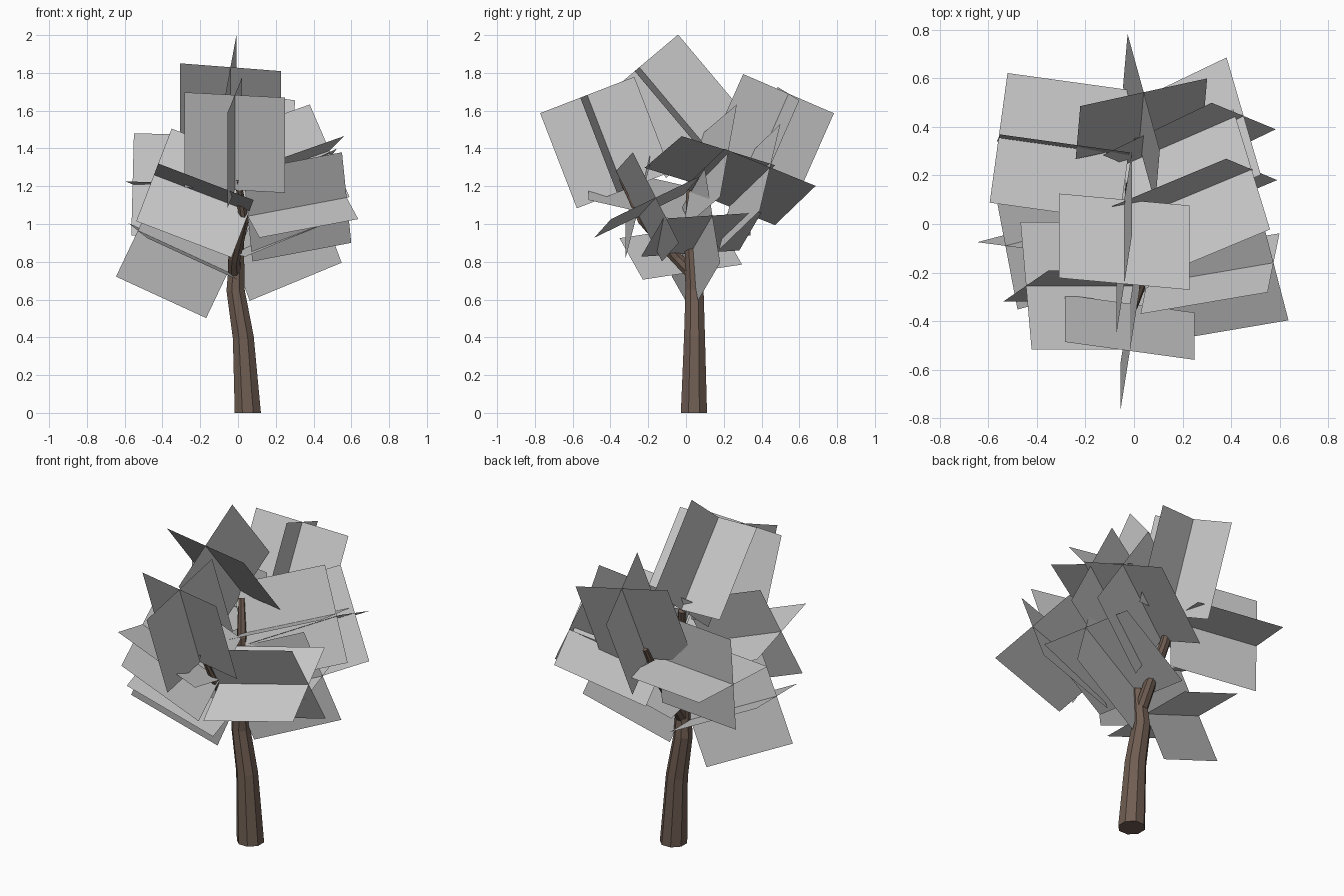
import bpy, bmesh
from math import cos, sin, tau
from mathutils import Vector as V

if "Cube" in bpy.data.objects:
    bpy.data.objects.remove(bpy.data.objects["Cube"])

SIDES = 8
CARD = 0.54

bark = bpy.data.materials.new("bark")
bark.diffuse_color = (0.16, 0.11, 0.085, 1)
bark.use_nodes = True
bark.node_tree.nodes["Principled BSDF"].inputs["Base Color"].default_value = bark.diffuse_color


def add_object(name, bm, mat=None):
    mesh = bpy.data.meshes.new(name)
    bm.to_mesh(mesh)
    bm.free()
    if mat:
        mesh.materials.append(mat)
    obj = bpy.data.objects.new(name, mesh)
    bpy.context.collection.objects.link(obj)


def limb(name, path, flat_base=False):
    """Tapered flat-sided tube through (x, y, z, radius) points."""
    bm = bmesh.new()
    pts = [V(p[:3]) for p in path]
    rings = []
    for i, p in enumerate(pts):
        t = (pts[min(i + 1, len(pts) - 1)] - pts[max(i - 1, 0)]).normalized()
        if flat_base and i == 0:
            t = V((0, 0, 1))
        u = V((0, 1, 0)).cross(t) if abs(t.y) < 0.5 else t.cross(V((0, 0, 1))).cross(t)
        if abs(t.y) >= 0.5:
            u = V((1, 0, 0)) - t * t.x
        u.normalize()
        w = t.cross(u)
        r = path[i][3]
        rings.append([bm.verts.new(p + r * (u * cos(tau * (k + 0.5) / SIDES)
                                            + w * sin(tau * (k + 0.5) / SIDES)))
                      for k in range(SIDES)])
    for a, b in zip(rings, rings[1:]):
        for k in range(SIDES):
            n = (k + 1) % SIDES
            bm.faces.new((a[k], a[n], b[n], b[k]))
    bm.faces.new(rings[0][::-1])
    bm.faces.new(rings[-1])
    add_object(name, bm, bark)


def leaf_cross(name, outer, inward, across):
    """Two square cards crossing along an axis that starts at the outer edge."""
    o, a = V(outer), V(inward).normalized()
    p = V(across)
    p = (p - a * p.dot(a)).normalized()
    bm = bmesh.new()
    for side in (p, a.cross(p)):
        h, d = side * CARD / 2, a * CARD
        bm.faces.new([bm.verts.new(c) for c in (o - h, o + h, o + h + d, o - h + d)])
    add_object(name, bm)


# Trunk, continuing up as the middle branch
limb("trunk", [(0.052, 0.042, 0, 0.075), (0.028, 0.045, 0.4, 0.06),
               (-0.013, 0.045, 0.65, 0.052), (-0.005, 0.03, 0.87, 0.04),
               (0.008, 0.03, 1.2, 0.03), (-0.03, 0.08, 1.4, 0.02)], True)

# Front and back branches
limb("front_branch", [(-0.02, 0.03, 0.74, 0.036), (-0.02, -0.05, 0.82, 0.034),
                      (0.03, -0.23, 1.02, 0.028), (0.0, -0.34, 1.24, 0.016)])
limb("back_branch", [(-0.01, 0.05, 0.76, 0.036), (-0.005, 0.13, 0.88, 0.034),
                     (0.0, 0.26, 1.07, 0.028), (0.015, 0.36, 1.27, 0.016)])

# Leaf card pairs: outer edge centre, inward axis, width direction of first card
clusters = {
    "front_tip": ((-0.017, -0.523, 1.683), (0, 0.195, -0.505), (0.535, -0.075, -0.025)),
    "middle_tip": ((-0.04, -0.247, 1.83), (0, 0.345, -0.41), (0.54, -0.055, -0.035)),
    "back_tip": ((0.04, 0.543, 1.69), (-0.02, -0.23, -0.52), (0.525, 0.115, -0.07)),
    "front_left": ((-0.445, -0.255, 1.26), (0.51, 0, -0.195), (-0.05, 0.53, -0.12)),
    "back_left": ((-0.558, 0.355, 1.21), (0.54, -0.075, -0.01), (0.075, 0.54, -0.03)),
    "low_left": ((-0.53, -0.09, 0.965), (0.5, 0.13, -0.23), (0.1, -0.52, -0.08)),
    "front_right": ((0.575, -0.16, 1.14), (-0.53, -0.09, -0.1), (0.045, 0.245, -0.485)),
    "back_right": ((0.452, 0.445, 1.30), (-0.45, -0.216, -0.208), (0.265, -0.11, -0.46)),
    "middle_right": ((0.485, 0.225, 1.388), (-0.48, -0.2, -0.17), (0.21, -0.09, -0.495)),
    "low_right": ((0.455, 0.14, 1.045), (-0.495, -0.12, -0.205), (0.18, 0.08, -0.5)),
}
for name, (outer, inward, across) in clusters.items():
    leaf_cross(name + "_leaves", outer, inward, across)
